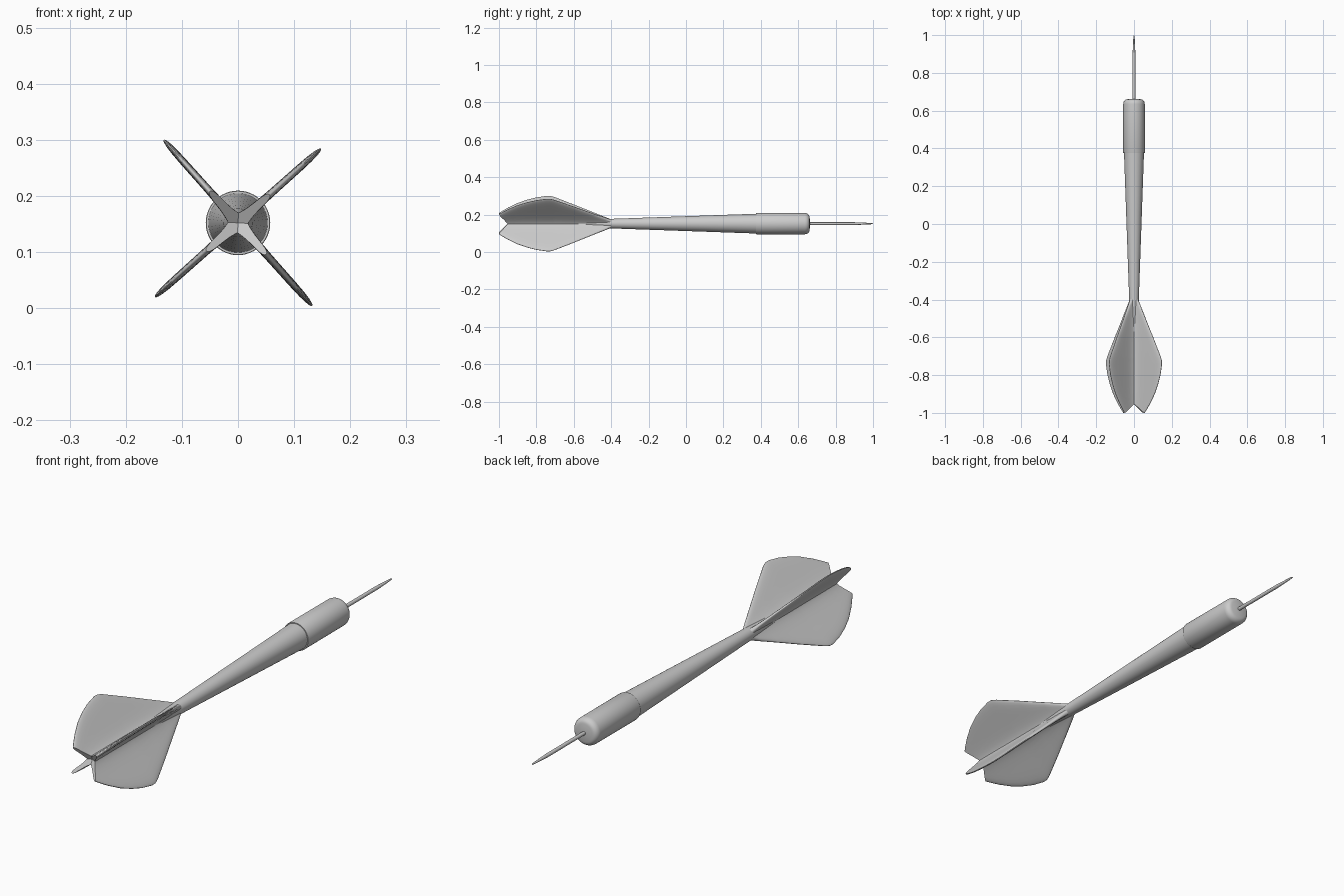
import bpy, math
from mathutils import Vector

if "Cube" in bpy.data.objects:
    bpy.data.objects.remove(bpy.data.objects["Cube"])

ZC = 0.152  # height of the dart axis


def make(name, verts, faces, angle):
    me = bpy.data.meshes.new(name)
    me.from_pydata(verts, [], faces)
    ob = bpy.data.objects.new(name, me)
    bpy.context.collection.objects.link(ob)
    bpy.ops.object.select_all(action='DESELECT')
    ob.select_set(True)
    bpy.context.view_layer.objects.active = ob
    bpy.ops.object.mode_set(mode='EDIT')
    bpy.ops.mesh.select_all(action='SELECT')
    bpy.ops.mesh.normals_make_consistent(inside=False)
    bpy.ops.object.mode_set(mode='OBJECT')
    bpy.ops.object.shade_smooth_by_angle(angle=math.radians(angle))
    return ob


def loft(name, rings, angle=35):
    n = len(rings[0])
    verts = [v for ring in rings for v in ring]
    faces = []
    for i in range(len(rings) - 1):
        for j in range(n):
            k = (j + 1) % n
            faces.append((i * n + j, i * n + k, (i + 1) * n + k, (i + 1) * n + j))
    # quad strips close both ends, so folded sections stay clean
    for base in (0, (len(rings) - 1) * n):
        for j in range(n // 2 - 1):
            faces.append((base + j, base + j + 1, base + n - 2 - j, base + n - 1 - j))
    return make(name, verts, faces, angle)


def turned(name, profile, n=48):
    rings = [[(r * math.cos(2 * math.pi * j / n), y, ZC + r * math.sin(2 * math.pi * j / n))
              for j in range(n)] for y, r in profile]
    return loft(name, rings)


# Tapered shaft running back into the flight
turned("shaft", [(-0.942, 0.009), (-0.90, 0.011), (-0.70, 0.014), (-0.55, 0.019), (-0.46, 0.023),
                 (-0.40, 0.0255), (-0.30, 0.029), (0.38, 0.053)])

# Barrel with rounded nose
nose = [(0.635 + 0.025 * math.sin(a), 0.036 + 0.021 * math.cos(a))
        for a in [math.radians(15 * i) for i in range(7)]]
turned("barrel", [(0.375, 0.052), (0.375, 0.0565), (0.378, 0.0575)] + nose + [(0.663, 0.02)])

# Needle point
turned("needle", [(0.65, 0.0075), (0.90, 0.0075), (0.97, 0.0045), (0.995, 0.003), (1.0, 0.001)], 20)

# Flight outline: position along the axis, fin radius
OUTLINE = [(-0.37, 0.015), (-0.40, 0.026), (-0.43, 0.044), (-0.50, 0.082), (-0.60, 0.136),
           (-0.70, 0.188), (-0.712, 0.193), (-0.725, 0.1975), (-0.745, 0.198), (-0.80, 0.187), (-0.85, 0.170),
           (-0.90, 0.147), (-0.95, 0.115), (-0.98, 0.092), (-1.0, 0.075)]
COLS = [0, 0.06, 0.12, 0.2, 0.3, 0.45, 0.6, 0.75, 0.86, 0.93, 0.97, 0.99, 1.0]


def fin(name, angle):
    out = Vector((math.cos(angle), 0, math.sin(angle)))
    side = Vector((-math.sin(angle), 0, math.cos(angle)))
    rings = []
    for y, radius in OUTLINE:
        notch = 0.055 * max(0, min(1, (-0.85 - y) / 0.15))
        upper, lower = [], []
        for v in COLS:
            r = v * radius
            # thick fillet at the root, rounded thin rim
            t = (0.0065 + 0.012 * math.exp(-r / 0.018)) * math.sqrt(1.03 - v ** 10)
            p = out * r + Vector((0, y + notch * (1 - v), ZC))
            upper.append(p + side * t)
            lower.append(p - side * t)
        rings.append(upper + lower[::-1])
    loft(name, rings, 50)


# Four fins, turned slightly off the diagonal
for i in range(4):
    fin("fin_%d" % (i + 1), math.radians(41.8 + 90 * i))
